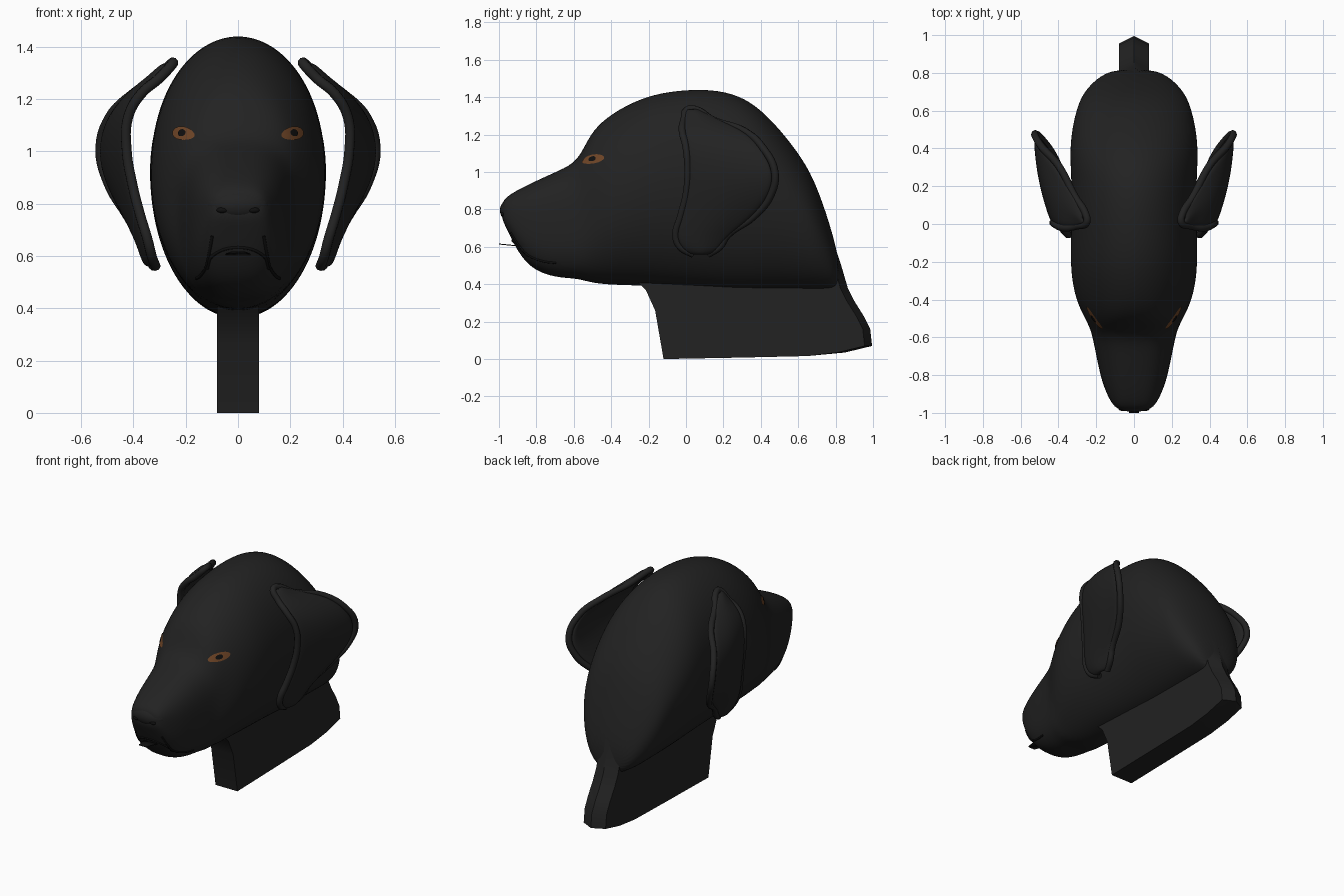
import bpy, bmesh, math
from mathutils import Vector
from mathutils.bvhtree import BVHTree

cube = bpy.data.objects.get("Cube")
if cube:
    bpy.data.objects.remove(cube)


def material(name, rgb):
    m = bpy.data.materials.new(name)
    m.use_nodes = True
    m.diffuse_color = (*rgb, 1)
    bsdf = next(n for n in m.node_tree.nodes if n.type == 'BSDF_PRINCIPLED')
    bsdf.inputs["Base Color"].default_value = (*rgb, 1)
    bsdf.inputs["Roughness"].default_value = 0.8
    return m


COAT = material("charcoal coat", (0.016, 0.016, 0.016))
DARK = material("black detail", (0.005, 0.005, 0.005))
IRIS = material("brown iris", (0.16, 0.06, 0.02))


def make(name, verts, faces, mat, smooth=60, subsurf=0, solid=0):
    me = bpy.data.meshes.new(name)
    me.from_pydata([tuple(v) for v in verts], [], faces)
    bm = bmesh.new()
    bm.from_mesh(me)
    bmesh.ops.recalc_face_normals(bm, faces=bm.faces)
    bm.to_mesh(me)
    bm.free()
    ob = bpy.data.objects.new(name, me)
    bpy.context.collection.objects.link(ob)
    me.materials.append(mat)
    if solid:
        mod = ob.modifiers.new("thickness", 'SOLIDIFY')
        mod.thickness, mod.offset = solid, 0
    if subsurf:
        mod = ob.modifiers.new("smooth", 'SUBSURF')
        mod.levels = mod.render_levels = subsurf
    bpy.ops.object.select_all(action='DESELECT')
    ob.select_set(True)
    bpy.context.view_layer.objects.active = ob
    if subsurf:
        bpy.ops.object.shade_smooth()
    else:
        bpy.ops.object.shade_smooth_by_angle(angle=math.radians(smooth))
    return ob


def grid_faces(rows, cols, wrap=False):
    return [(r * cols + c, r * cols + (c + 1) % cols,
             (r + 1) * cols + (c + 1) % cols, (r + 1) * cols + c)
            for r in range(rows - 1) for c in range(cols if wrap else cols - 1)]


def tube(name, points, radius, mat):
    cu = bpy.data.curves.new(name, 'CURVE')
    cu.dimensions = '3D'
    cu.bevel_depth, cu.bevel_resolution = radius, 2
    cu.resolution_u, cu.use_fill_caps = 6, True
    sp = cu.splines.new('BEZIER')
    sp.bezier_points.add(len(points) - 1)
    for bp, p in zip(sp.bezier_points, points):
        bp.co = p
        bp.handle_left_type = bp.handle_right_type = 'AUTO'
    ob = bpy.data.objects.new(name, cu)
    bpy.context.collection.objects.link(ob)
    cu.materials.append(mat)
    return ob


# Head: rings along y (y, top, bottom, half width, height of widest point)
SECTIONS = [
    (-.985, .83, .75, .07, .79), (-.965, .865, .71, .11, .78),
    (-.9, .905, .57, .145, .74), (-.82, .945, .475, .175, .72),
    (-.7, 1.0, .435, .2, .72), (-.6, 1.045, .43, .22, .73),
    (-.55, 1.12, .42, .235, .76), (-.5, 1.225, .405, .26, .8),
    (-.4, 1.315, .393, .312, .85), (-.25, 1.395, .39, .338, .9),
    (-.1, 1.435, .38, .337, .93), (.1, 1.449, .37, .333, .95),
    (.25, 1.425, .36, .334, .95), (.37, 1.365, .36, .342, .93),
    (.5, 1.235, .36, .332, .87), (.63, 1.065, .36, .3, .77),
    (.7, .925, .36, .265, .67), (.77, .72, .36, .2, .56), (.82, .53, .37, .11, .45)]
N = 28
verts = []
for y, top, bottom, w, mid in SECTIONS:
    p = 2.7 if y < -.52 else 2.3 if y < -.45 else 2
    for i in range(N):
        a = math.tau * i / N
        c, s = math.cos(a), math.sin(a)
        h = top - mid if s > 0 else mid - bottom
        verts.append((w * math.copysign(abs(c) ** (2 / p), c), y,
                      mid + h * math.copysign(abs(s) ** (2 / p), s)))
rings = len(SECTIONS)
faces = grid_faces(rings, N, True)
faces += [tuple(range(N)), tuple(range((rings - 1) * N, rings * N))]
head = make("head", verts, faces, COAT, subsurf=2)

# Neck: thin slab from a side profile, with a ridge down the back edge
PROFILE = [(-.3, .45), (-.215, .37), (-.165, .26), (-.12, 0), (.3, .008), (.65, .016),
           (.85, .035), (.995, .07), (.985, .16), (.95, .23), (.9, .31), (.865, .38),
           (.83, .5), (.77, .68), (.5, .7)]
K = len(PROFILE)
verts = [(x, y - (.04 if x and y > .8 else 0), z) for x in (-.08, 0, .08) for y, z in PROFILE]
faces = grid_faces(3, K, True) + [tuple(range(K)), tuple(range(2 * K, 3 * K))]
make("neck", verts, faces, COAT, smooth=40)

# Ears: rows of (z, front y, back y, x at front, x at back)
EAR = [(1.335, .01, .05, .25, .255), (1.28, -.01, .14, .3, .31), (1.22, -.02, .31, .37, .4),
       (1.13, 0, .41, .42, .49), (1.0, .01, .475, .425, .525), (.88, 0, .455, .405, .495),
       (.76, -.03, .36, .375, .425), (.66, -.055, .22, .345, .365),
       (.6, -.03, .18, .33, .345), (.56, .04, .12, .315, .32)]
COLS = 7
for side, label in ((1, "left"), (-1, "right")):
    verts = []
    for z, yf, yb, xf, xb in EAR:
        for c in range(COLS):
            t = c / (COLS - 1)
            bulge = .02 * math.sin(math.pi * t)
            verts.append((side * (xf + (xb - xf) * t + bulge), yf + (yb - yf) * t, z))
    make(label + "_ear", verts, grid_faces(len(EAR), COLS), COAT, subsurf=2, solid=.035)
    # rolled rim around the flap
    rim = [(side * xf, yf, z) for z, yf, yb, xf, xb in reversed(EAR)]
    rim += [(side * xb, yb, z) for z, yf, yb, xf, xb in EAR]
    tube(label + "_ear_rim", rim, .02, COAT)

bpy.context.view_layer.update()
surface = BVHTree.FromObject(head, bpy.context.evaluated_depsgraph_get())


def on_head(point, lift):
    co, normal, _, _ = surface.find_nearest(Vector(point))
    outward = normal if normal.dot(co - Vector((0, -.4, .8))) > 0 else -normal
    return co + outward * lift


def eye_plate(name, side, ry, rz, lift, mat):
    cy, cz = -.495, 1.066
    count, levels = 20, 4
    verts = []
    for k in range(levels):
        r = 1 - k / levels
        for i in range(count):
            a = math.tau * i / count
            dy = r * ry * math.cos(a)
            dz = r * rz * math.sin(a) + dy * .1
            verts.append(on_head((side * (.205 + dy * .6), cy + dy, cz + dz), lift))
    faces = grid_faces(levels, count, True)
    faces.append(tuple(range((levels - 1) * count, levels * count)))
    make(name, verts, faces, mat)


# Eyes: almond plates lying on the head
for side, label in ((1, "left"), (-1, "right")):
    eye_plate(label + "_iris", side, .062, .028, .004, IRIS)
    eye_plate(label + "_pupil", side, .02, .015, .007, DARK)


def ball(name, loc, radii, mat):
    bpy.ops.mesh.primitive_uv_sphere_add(segments=24, ring_count=14, location=loc)
    ob = bpy.context.object
    ob.name, ob.scale = name, radii
    ob.data.materials.append(mat)
    bpy.ops.object.shade_smooth()
    return ob


# Nose and nostrils
ball("nose", (0, -.935, .795), (.118, .06, .062), COAT)
for side, label in ((1, "left"), (-1, "right")):
    ball(label + "_nostril", (side * .06, -.978, .775), (.022, .012, .011), DARK)
    # lip edge running down from the nose and back along the jaw
    lip = [(.105, -.95, .67), (.125, -.92, .6), (.145, -.87, .54),
           (.165, -.78, .51), (.18, -.7, .5)]
    tube(label + "_lip", [on_head((side * x, y, z), 0) for x, y, z in lip], .006, DARK)

# Mouth opening above the chin
arc = [(-.14, -.87, .53), (-.11, -.92, .585), (0, -.96, .615),
       (.11, -.92, .585), (.14, -.87, .53)]
tube("mouth", [on_head(p, 0) for p in arc], .006, DARK)
# Thin projecting lip edge
make("lip_edge", [(-.05, -.9, .605), (.05, -.9, .605), (.025, -1, .615), (-.025, -1, .615)],
     [(0, 1, 2, 3)], DARK, solid=.005)
